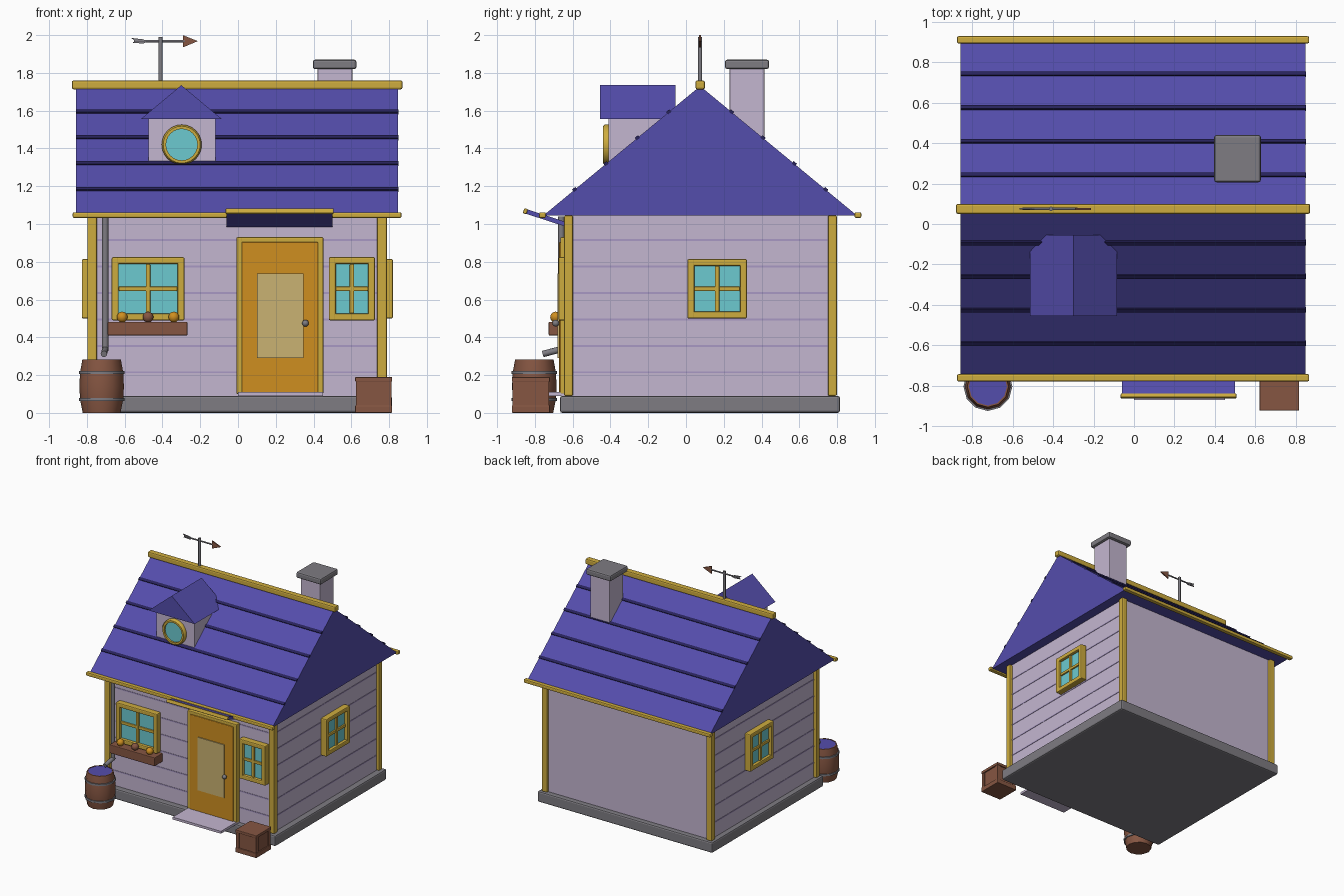
import bpy, bmesh, math
from mathutils import Matrix, Vector

cube = bpy.data.objects.get("Cube")
if cube:
    bpy.data.objects.remove(cube, do_unlink=True)


def material(name, *rgb):
    lin = [((c / 255 + 0.055) / 1.055) ** 2.4 for c in rgb] + [1]
    m = bpy.data.materials.new(name)
    m.use_nodes = True
    m.diffuse_color = lin
    m.node_tree.nodes["Principled BSDF"].inputs["Base Color"].default_value = lin
    return m


LILAC = material("lilac wall", 196, 182, 208)
SIDING = material("siding purple", 168, 152, 196)
BLUE = material("roof blue", 84, 77, 172)
NAVY = material("dark roof batten", 40, 35, 92)
YELLOW = material("yellow trim", 206, 172, 62)
ORANGE = material("orange door", 207, 143, 32)
BROWN = material("brown wood", 134, 86, 66)
GREY = material("grey stone", 126, 124, 130)
TEAL = material("teal glass", 108, 202, 208)
TAN = material("tan glass", 202, 178, 114)

MID = 0.075            # y of the house centre line
EAVE, RIDGE, HALF = 1.045, 1.73, 0.83
SLOPE = (RIDGE - EAVE) / HALF
PITCH = math.atan(SLOPE)
I4 = Matrix.Identity(4)


def finish(name, bm, mat, bevel=0, smooth=False, place=I4):
    bmesh.ops.recalc_face_normals(bm, faces=bm.faces)
    me = bpy.data.meshes.new(name)
    bm.to_mesh(me)
    bm.free()
    me.materials.append(mat)
    me.transform(place)
    ob = bpy.data.objects.new(name, me)
    bpy.context.collection.objects.link(ob)
    if bevel:
        mod = ob.modifiers.new("bevel", 'BEVEL')
        mod.width, mod.segments = bevel, 2
    if smooth:
        bpy.ops.object.select_all(action='DESELECT')
        bpy.context.view_layer.objects.active = ob
        ob.select_set(True)
        bpy.ops.object.shade_smooth_by_angle(angle=math.radians(40))
    return ob


def box(name, x, y, z, mat, bevel=0, place=I4):
    """Box from (min, max) pairs."""
    bm = bmesh.new()
    bmesh.ops.create_cube(bm, size=1)
    for v in bm.verts:
        v.co = [(a + b) / 2 + c * (b - a) for (a, b), c in zip((x, y, z), v.co)]
    return finish(name, bm, mat, bevel, place=place)


def prism(name, points, direction, mat):
    """Extrude a flat outline."""
    bm = bmesh.new()
    face = bm.faces.new([bm.verts.new(p) for p in points])
    new = bmesh.ops.extrude_face_region(bm, geom=[face])["geom"]
    bmesh.ops.translate(bm, vec=direction, verts=[g for g in new if isinstance(g, bmesh.types.BMVert)])
    return finish(name, bm, mat)


def rod(name, a, b, r, mat, r2=None, sides=12):
    a, b = Vector(a), Vector(b)
    bm = bmesh.new()
    bmesh.ops.create_cone(bm, cap_ends=True, segments=sides, radius1=r,
                          radius2=r if r2 is None else r2, depth=(b - a).length)
    turn = (b - a).to_track_quat('Z', 'Y').to_matrix().to_4x4()
    return finish(name, bm, mat, smooth=True, place=Matrix.Translation((a + b) / 2) @ turn)


def ball(name, at, r, mat):
    bm = bmesh.new()
    bmesh.ops.create_uvsphere(bm, u_segments=14, v_segments=8, radius=r)
    return finish(name, bm, mat, smooth=True, place=Matrix.Translation(at))


def lathe(name, profile, mat, place, sides=12, smooth=True):
    """Spin a closed (radius, height) profile about z."""
    bm = bmesh.new()
    rings = []
    for i in range(sides):
        t = math.tau * i / sides
        rings.append([bm.verts.new((r * math.cos(t), r * math.sin(t), z)) for r, z in profile])
    n = len(profile)
    for i in range(sides):
        p, q = rings[i], rings[(i + 1) % sides]
        for j in range(n):
            k = (j + 1) % n
            bm.faces.new((p[j], q[j], q[k], p[k]))
    return finish(name, bm, mat, smooth=smooth, place=place)


def window(name, w, h, place):
    """Window facing -y, centred on the origin, back at y = 0."""
    f, a, b = 0.037, w / 2, h / 2
    box(name + "_glass", (-a + .01, a - .01), (-.03, 0), (-b + .01, b - .01), TEAL, place=place)
    for s in (-1, 1):
        box(name + "_jamb", sorted((s * a, s * (a - f))), (-.055, 0), (-b, b), YELLOW, .008, place)
        box(name + "_rail", (-a, a), (-.054, 0), sorted((s * b, s * (b - f))), YELLOW, .008, place)
    box(name + "_mullion", (-.012, .012), (-.045, 0), (-b + f, b - f), YELLOW, .005, place)
    box(name + "_crossbar", (-a + f, a - f), (-.042, 0), (-.012, .012), YELLOW, .005, place)


# Foundation, walls, corner posts
box("foundation", (-.815, .815), (-.667, .815), (0, .09), GREY, .012)
box("walls", (-.772, .765), (-.62, .775), (.085, EAVE), LILAC)
for x in (-.772, .763):
    for y in (-.622, .775):
        box("corner_post", (x - .026, x + .026), (y - .024, y + .024), (.09, EAVE), YELLOW, .008)

# Siding lines on front and sides
for i in range(6):
    z = .215 + i * .14
    box("front_siding_line", (-.745, .735), (-.623, -.61), (z - .005, z + .005), SIDING)
    for x in (-.772, .765):
        box("side_siding_line", (x - .003, x + .003), (-.6, .75), (z - .005, z + .005), SIDING)

# Main roof with battens and trim
prism("roof", [(-.857, MID - HALF, EAVE), (-.857, MID + HALF, EAVE), (-.857, MID, RIDGE)], (1.705, 0, 0), BLUE)
for s in (-1, 1):
    for i in range(1, 5):
        d = i * HALF / 5
        at = Matrix.Translation((0, MID + s * d, RIDGE - d * SLOPE)) @ Matrix.Rotation(-s * PITCH, 4, 'X')
        box("roof_batten", (-.858, .849), (-.011, .011), (-.008, .009), NAVY, place=at)
    y = MID + s * (HALF + .005)
    box("eave_trim", (-.875, .866), (y - .018, y + .018), (1.032, 1.062), YELLOW, .008)
box("ridge_trim", (-.88, .871), (MID - .025, MID + .025), (1.713, 1.76), YELLOW, .01)

# Chimney
box("chimney", (.422, .605), (.23, .415), (1.35, 1.83), LILAC, .006)
box("chimney_cap", (.396, .627), (.206, .44), (1.82, 1.87), GREY, .012)

# Dormer with round window
box("dormer_body", (-.475, -.12), (-.41, -.1), (1.33, 1.565), LILAC)
prism("dormer_roof", [(-.515, -.455, 1.555), (-.085, -.455, 1.555), (-.3, -.455, 1.735)], (0, .4, 0), BLUE)
facing = Matrix.Translation((-.298, -.41, 1.42)) @ Matrix.Rotation(math.pi / 2, 4, 'X')
lathe("round_window_frame", [(.083, 0), (.106, 0), (.106, .02), (.098, .03), (.083, .03)], YELLOW, facing, 24)
rod("round_window_glass", (-.298, -.425, 1.42), (-.298, -.405, 1.42), .09, TEAL, sides=24)

# Weather vane
rod("vane_pole", (-.41, MID, 1.74), (-.41, MID, 1.99), .011, GREY)
rod("vane_arm", (-.55, MID, 1.968), (-.28, MID, 1.968), .006, GREY)
prism("vane_arrowhead", [(-.292, MID - .005, 1.935), (-.213, MID - .005, 1.968), (-.292, MID - .005, 2.0)],
      (0, .01, 0), BROWN)
prism("vane_tail", [(-.565, MID - .004, 1.985), (-.545, MID - .004, 1.968), (-.56, MID - .004, 1.96),
                    (-.5, MID - .004, 1.955), (-.475, MID - .004, 1.968), (-.505, MID - .004, 1.978)],
      (0, .008, 0), GREY)

# Windows
window("front_left_window", .385, .335, Matrix.Translation((-.476, -.62, .657)))
window("front_right_window", .245, .335, Matrix.Translation((.603, -.62, .657)))
for s, x in ((1, .765), (-1, -.772)):
    window("side_window", .315, .315,
           Matrix.Translation((x, .165, .657)) @ Matrix.Rotation(s * math.pi / 2, 4, 'Z'))

# Flower box
box("flower_box", (-.69, -.268), (-.727, -.62), (.41, .482), BROWN, .005)
for x, mat in ((-.613, ORANGE), (-.476, BROWN), (-.34, ORANGE)):
    ball("flower", (x, -.69, .507), .029, mat)

# Door, frame and step
for x in (-.008, .422):
    box("door_jamb", (x, x + .03), (-.665, -.62), (.1, .93), YELLOW, .006)
box("door_lintel", (-.008, .452), (-.664, -.62), (.9, .93), YELLOW, .006)
box("door", (.02, .424), (-.672, -.62), (.105, .905), ORANGE, .006)
box("door_glass", (.1, .347), (-.68, -.66), (.29, .737), TAN)
ball("door_knob", (.357, -.69, .475), .018, GREY)
box("doorstep", (0, .45), (-.87, -.62), (.09, .11), LILAC)

# Awning, rising outward
tilt = Matrix.Translation((.22, -.74, 1.032)) @ Matrix.Rotation(-math.radians(18), 4, 'X')
box("awning", (-.28, .28), (-.115, .115), (-.012, .012), BLUE, place=tilt)
box("awning_trim", (-.286, .286), (-.126, -.106), (-.014, .014), YELLOW, .005, tilt)

# Drainpipe
rod("drainpipe", (-.703, -.66, .335), (-.703, -.66, 1.04), .017, GREY)
ball("drainpipe_elbow", (-.703, -.66, .335), .018, GREY)
rod("drainpipe_spout", (-.703, -.66, .337), (-.71, -.758, .312), .017, GREY)

# Rain barrel
spot = Matrix.Translation((-.722, -.803, 0))
lathe("barrel", [(.001, 0), (.1, 0), (.114, .07), (.118, .14), (.114, .215), (.102, .282),
                 (.094, .282), (.094, .26), (.001, .26)], BROWN, spot)
rod("barrel_water", (-.722, -.803, .26), (-.722, -.803, .279), .096, BLUE)
for z in (.07, .215):
    lathe("barrel_hoop", [(.11, z - .008), (.121, z - .008), (.121, z + .008), (.11, z + .008)], GREY, spot)

# Crate
box("crate_body", (.63, .806), (-.912, -.73), (.01, .185), BROWN)
for z0, z1 in ((0, .04), (.165, .19)):
    box("crate_band", (.62, .816), (-.922, -.72), (z0, z1), BROWN, .005)
for x in (.624, .784):
    for y in (-.918, -.752):
        box("crate_post", (x, x + .028), (y, y + .028), (.02, .18), BROWN)
